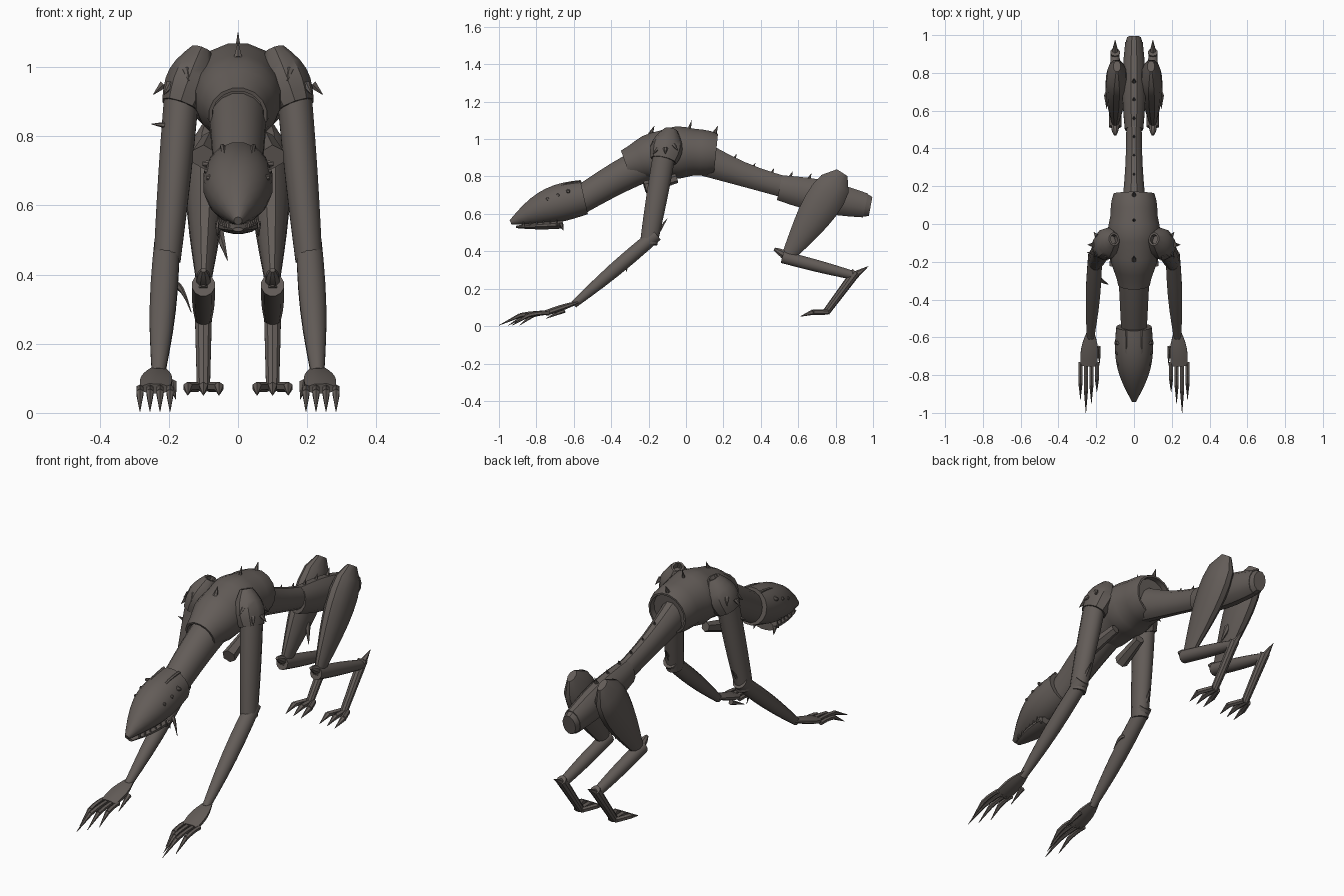
import bpy, bmesh, math
from mathutils import Vector

if "Cube" in bpy.data.objects:
    bpy.data.objects.remove(bpy.data.objects["Cube"], do_unlink=True)

hide = bpy.data.materials.new("dark_taupe_hide")
hide.use_nodes = True
hide_color = (.125, .108, .098, 1)
hide.diffuse_color = hide_color
hide.node_tree.nodes["Principled BSDF"].inputs["Base Color"].default_value = hide_color


def build(name, start, end, r_start, r_end, bulge, skew, deep, arch, ripple, sides, steps, hollow):
    """Loft elliptical rings from start to end, swelling and arching in between."""
    bm = bmesh.new()
    fractions = [i / steps for i in range(steps + 1)]
    centres = [start.lerp(end, t) + Vector((0, 0, arch * math.sin(math.pi * t))) for t in fractions]
    loops = []
    for i, t in enumerate(fractions):
        along = (centres[min(i + 1, steps)] - centres[max(i - 1, 0)]).normalized()
        reference = Vector((0, 1, 0)) if abs(along.x) > .9 else Vector((1, 0, 0))
        across = (reference - along * reference.dot(along)).normalized()
        up = along.cross(across)
        radius = r_start + (r_end - r_start) * t + bulge * math.sin(math.pi * t ** skew)
        radius *= 1 + ripple * math.sin(math.tau * t * 3)
        ring = []
        for k in range(sides):
            angle = math.tau * (k + .5) / sides
            offset = across * math.cos(angle) + up * math.sin(angle) * deep
            ring.append(bm.verts.new(centres[i] + offset * radius))
        loops.append(ring)
    for a, b in zip(loops, loops[1:]):
        for k in range(sides):
            j = (k + 1) % sides
            bm.faces.new((a[k], a[j], b[j], b[k]))
    caps = [bm.faces.new(loops[0]), bm.faces.new(loops[-1])]
    bmesh.ops.recalc_face_normals(bm, faces=bm.faces)
    if hollow:
        bmesh.ops.inset_individual(bm, faces=caps, thickness=.01)
        bmesh.ops.inset_individual(bm, faces=caps, thickness=.002, depth=-.03)
    mesh = bpy.data.meshes.new(name)
    bm.to_mesh(mesh)
    bm.free()
    mesh.materials.append(hide)
    part = bpy.data.objects.new(name, mesh)
    bpy.context.collection.objects.link(part)
    bpy.ops.object.select_all(action='DESELECT')
    part.select_set(True)
    bpy.context.view_layer.objects.active = part
    bpy.ops.object.shade_smooth_by_angle(angle=math.radians(35))


def segment(name, start, end, r_start, r_end, bulge=0, skew=1, deep=1, arch=0, ripple=0,
            sides=12, steps=6, hollow=False, only=None):
    """Centre parts are built once; parts off the centre line are built on both sides."""
    if start[0] == 0:
        copies = [(name, 1)]
    else:
        copies = [(label + "_" + name, s) for label, s in (("left", 1), ("right", -1))
                  if only in (None, label)]
    for label, s in copies:
        a, b = (Vector((p[0] * s, p[1], p[2])) for p in (start, end))
        build(label, a, b, r_start, r_end, bulge, skew, deep, arch, ripple, sides, steps, hollow)


def spike(name, base, tip, radius=.014, only=None):
    segment(name, base, tip, radius, .001, sides=6, steps=1, only=only)


# Joints of the left limbs
shoulder = Vector((.16, -.11, .95))
elbow = Vector((.205, -.2, .44))
wrist = Vector((.23, -.6, .115))
knuckles = Vector((.24, -.75, .07))
hip = Vector((.09, .835, .82))
knee = Vector((.1, .53, .35))
heel = Vector((.1, .9, .27))
foot = Vector((.1, .75, .075))

# Body along the centre line
segment("rib_shell", (0, -.32, .86), (0, .16, .92), .085, .11, bulge=.04, arch=.035,
        ripple=-.03, sides=16, steps=12, hollow=True)
segment("neck", (0, -.57, .67), (0, -.15, .9), .068, .09, deep=1.1, arch=.01, sides=16)
segment("waist", (0, .05, .91), (0, .54, .74), .07, .042, bulge=-.008, deep=1.4, arch=-.01)
segment("pelvis", (0, .5, .74), (0, .96, .645), .05, .048, bulge=.015, deep=1.4)
segment("tail_stub", (0, .95, .647), (0, .987, .64), .048, .038, deep=1.4, steps=2)

# Head and jaw
segment("skull", (0, -.545, .69), (0, -.938, .555), .095, .012, bulge=.04, arch=.015,
        sides=16, steps=9)
segment("jaw", (0, -.66, .545), (0, -.91, .53), .06, .015, bulge=.015, deep=.4)
segment("brow_ridge", (.045, -.56, .77), (.035, -.81, .665), .008, .008, arch=.025, sides=6)
for i in range(3):
    x, y, z = .095 - .006 * i, -.63 - .055 * i, .72 - .02 * i
    segment(f"eye_{i}", (x - .02, y, z), (x + .008, y, z), .014, .007, sides=8, steps=2)
for i in range(6):
    x, y = .058 - .006 * i, -.69 - .036 * i
    spike(f"tooth_{i}", (x, y, .535), (x, y, .57), .007)
spike("jaw_barb", (.055, -.67, .55), (.06, -.655, .51))

# Spines down the back
shell_spines = [(y, 1.04) for y in (-.18, .02, .16)]
rear_spines = [(.26 + .1 * i, .77 + .12 * .6 ** i) for i in range(6)]
for i, (y, z) in enumerate(shell_spines + rear_spines):
    spike(f"back_spine_{i}", (0, y - .01, z - .015), (0, y + .01, z + .03 * (2 if y == .02 else 1)))

# Front limbs
segment("shoulder_cuff", (.105, -.08, 1.05), (.165, -.12, .885), .03, .06, bulge=.025, deep=1.2,
        sides=10, hollow=True)
segment("upper_arm", shoulder, elbow, .052, .04, bulge=.003, deep=1.2)
segment("forearm", elbow + Vector((0, .04, .05)), wrist, .038, .02, bulge=.01)
segment("palm", wrist + Vector((0, .03, .015)), knuckles, .02, .046, bulge=.015, deep=.35, sides=8)
for i, reach in enumerate((.15, .21, .26, .19)):
    base = knuckles + Vector((.029 * (i - 1.5), .02, 0))
    joint = base + Vector((0, -.6 * reach, -.012))
    segment(f"finger_{i}", base, joint, .012, .012, arch=.005, sides=6, steps=3)
    spike(f"finger_claw_{i}", joint, (base.x, knuckles.y - reach + .01, .004), .012)
spike("thumb", (.19, -.65, .085), (.18, -.75, .04))
spike("elbow_spike", (.205, -.16, .49), (.195, -.1, .575))

# Pods below the chest
segment("chest_pod", (.1, -.22, .74), (.08, -.05, .79), .036, .025, sides=6, steps=3)

# Hind limbs
segment("thigh", hip, knee, .02, .017, bulge=.04, skew=.6, deep=1.75, steps=8)
segment("shin", knee + Vector((0, -.015, .02)), heel, .034, .024, bulge=.004)
segment("knee_knob", knee + Vector((0, 0, .03)), knee + Vector((0, -.058, .063)), .022, .008,
        bulge=.005, sides=8, steps=4)
segment("ankle", heel + Vector((0, .01, .02)), foot, .026, .02, sides=10)
spike("heel_spike", heel, heel + Vector((0, .075, .05)), .022)
for i in range(3):
    spread = .045 * (i - 1)
    ball = foot + Vector((spread, -.07, 0))
    segment(f"toe_{i}", foot + Vector((spread / 3, .01, 0)), ball, .014, .015, sides=6, steps=2)
    spike(f"toe_claw_{i}", ball, ball + Vector((0, -.07, -.024)), .015)

# Torn shards of hide
for i in range(7):
    outward = Vector((math.cos(i * .9), math.sin(i * .9), 0))
    base = shoulder + outward * .055 + Vector((0, 0, .02 * (i % 3)))
    spike(f"shoulder_shard_{i}", base, base + outward * .03 + Vector((0, 0, -.03)))
spike("arm_shard", (.19, -.16, .83), (.25, -.15, .835), only="right")
segment("forearm_blade", (.19, -.29, .37), (.135, -.32, .29), .014, .001, arch=.025, deep=1.4,
        sides=6, only="right")
spike("thigh_shard", (.06, .67, .54), (.03, .64, .44), .018, only="right")
